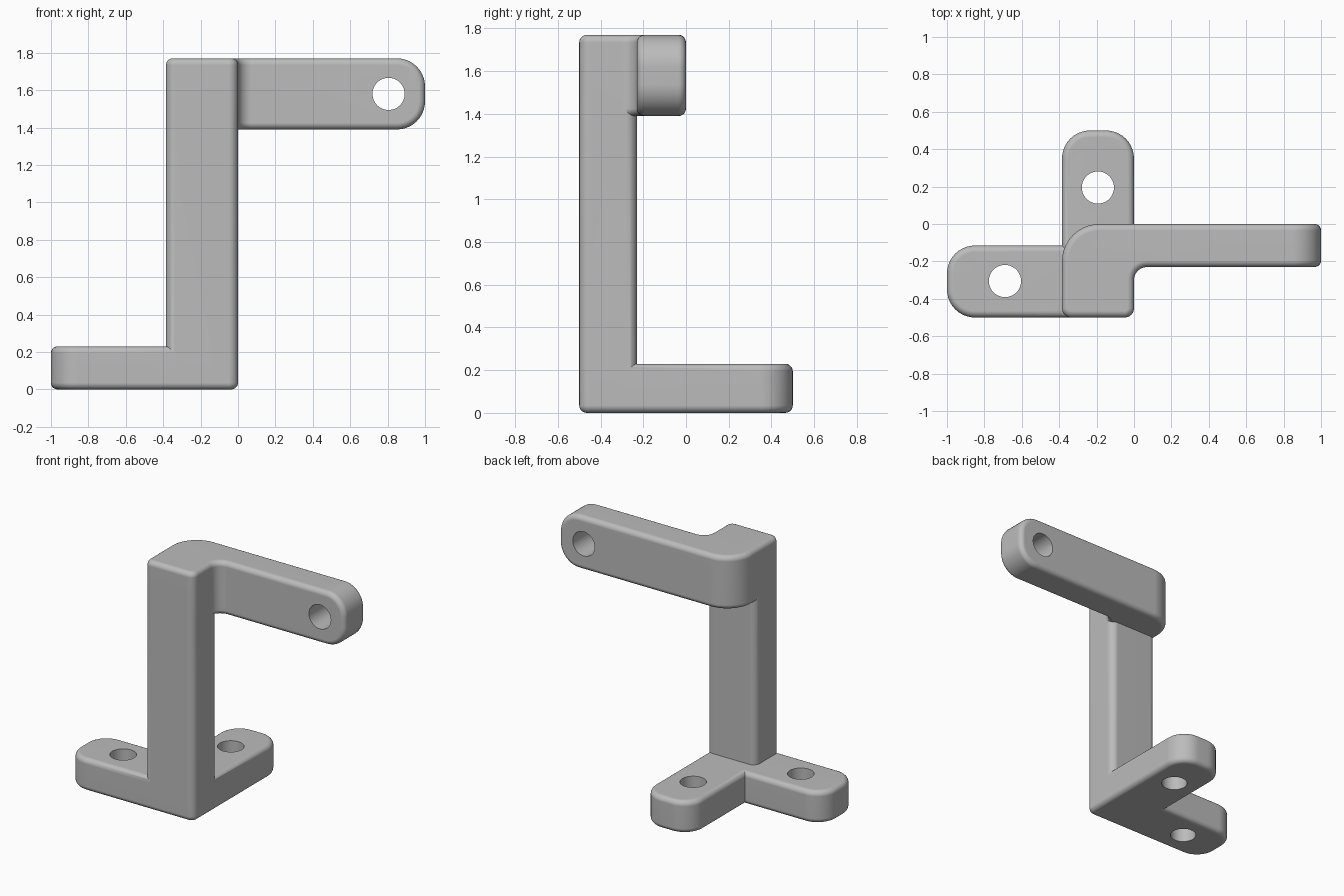
import bpy
import bmesh
import math
from mathutils import Vector, Matrix

cube = bpy.data.objects.get("Cube")
if cube:
    bpy.data.objects.remove(cube, do_unlink=True)

grey = bpy.data.materials.new("plain grey")
grey.use_nodes = True
grey.diffuse_color = (0.5, 0.5, 0.5, 1)
grey.node_tree.nodes["Principled BSDF"].inputs["Base Color"].default_value = (0.5, 0.5, 0.5, 1)

L, F, POST_BACK = -0.385, -0.5, -0.23   # left side, front face, back of the post
CORNER, END, RIM = 0.05, 0.15, 0.035    # rounding radii
HOLE = 0.086


def outline(corners, steps=10):
    """Right-angled outline with a rounding radius at each corner."""
    pts = []
    for i, (x, y, r) in enumerate(corners):
        p = Vector((x, y))
        if r == 0:
            pts.append(p)
            continue
        a = (Vector(corners[i - 1][:2]) - p).normalized()
        b = (Vector(corners[(i + 1) % len(corners)][:2]) - p).normalized()
        for k in range(steps + 1):
            t = math.pi / 2 * k / steps
            pts.append(p + r * (a + b - b * math.cos(t) - a * math.sin(t)))
    return pts


def add_object(name, bm):
    bmesh.ops.recalc_face_normals(bm, faces=bm.faces)
    mesh = bpy.data.meshes.new(name)
    bm.to_mesh(mesh)
    bm.free()
    mesh.materials.append(grey)
    obj = bpy.data.objects.new(name, mesh)
    bpy.context.collection.objects.link(obj)
    return obj


def prism(name, corners, z0, z1, rim=0, round_end=None):
    bm = bmesh.new()
    face = bm.faces.new([bm.verts.new((p.x, p.y, z0)) for p in outline(corners)])
    ext = bmesh.ops.extrude_face_region(bm, geom=[face])["geom"]
    bmesh.ops.translate(bm, vec=(0, 0, z1 - z0),
                        verts=[g for g in ext if isinstance(g, bmesh.types.BMVert)])
    bmesh.ops.recalc_face_normals(bm, faces=bm.faces)
    # Large rounding of the arm tip, seen from the front
    if round_end is not None:
        tip = [e for e in bm.edges
               if all(abs(v.co.x - round_end) < 1e-5 for v in e.verts)
               and abs(e.verts[0].co.z - e.verts[1].co.z) < 1e-5]
        bmesh.ops.bevel(bm, geom=tip, offset=END, segments=10, profile=0.5, affect='EDGES')
    # Small rounding of every remaining sharp outer edge
    if rim:
        sharp = [e for e in bm.edges if e.calc_face_angle_signed(0) > math.radians(60)]
        bmesh.ops.bevel(bm, geom=sharp, offset=rim, segments=5, profile=0.5, affect='EDGES')
    return add_object(name, bm)


def hole_cutter(name, location, turn=0):
    bm = bmesh.new()
    bmesh.ops.create_cone(bm, cap_ends=True, segments=48, radius1=HOLE, radius2=HOLE, depth=0.6,
                          matrix=Matrix.Translation(location) @ Matrix.Rotation(turn, 4, 'X'))
    return add_object(name, bm)


# Two feet joined at the corner under the post
bracket = prism("mounting_bracket", [
    (-1, F, END), (0, F, CORNER), (0, 0.5, END), (L, 0.5, END),
    (L, -0.115, 0), (-1, -0.115, END)], 0, 0.23, RIM)

# Upright post
post = prism("post", [
    (L, F, CORNER), (0, F, CORNER), (0, POST_BACK, CORNER), (L, POST_BACK, CORNER)], 0.1, 1.6)

# Upper arm wrapping the top of the post
arm = prism("upper_arm", [
    (L, F, CORNER), (0, F, CORNER), (0, POST_BACK, 0.07),
    (1, POST_BACK, 0), (1, 0, 0), (L, 0, 0.2)], 1.39, 1.77, RIM, round_end=1)

# Screw holes
cutters = [
    hole_cutter("side_foot_hole", (-0.69, -0.305, 0.1)),
    hole_cutter("back_foot_hole", (-0.193, 0.195, 0.1)),
    hole_cutter("arm_hole", (0.805, -0.1, 1.58), math.pi / 2)]

# Join the solid parts, then drill them
bpy.ops.object.select_all(action='DESELECT')
bpy.context.view_layer.objects.active = bracket
bracket.select_set(True)
for part, operation in [(post, 'UNION'), (arm, 'UNION')] + [(c, 'DIFFERENCE') for c in cutters]:
    part.hide_render = True
    mod = bracket.modifiers.new(part.name, 'BOOLEAN')
    mod.operation = operation
    mod.solver = 'EXACT'
    mod.object = part
    bpy.ops.object.modifier_apply(modifier=mod.name)
    bpy.data.objects.remove(part, do_unlink=True)

bpy.ops.object.shade_smooth_by_angle(angle=math.radians(35))
weighted = bracket.modifiers.new("even_shading", 'WEIGHTED_NORMAL')
weighted.keep_sharp = True
